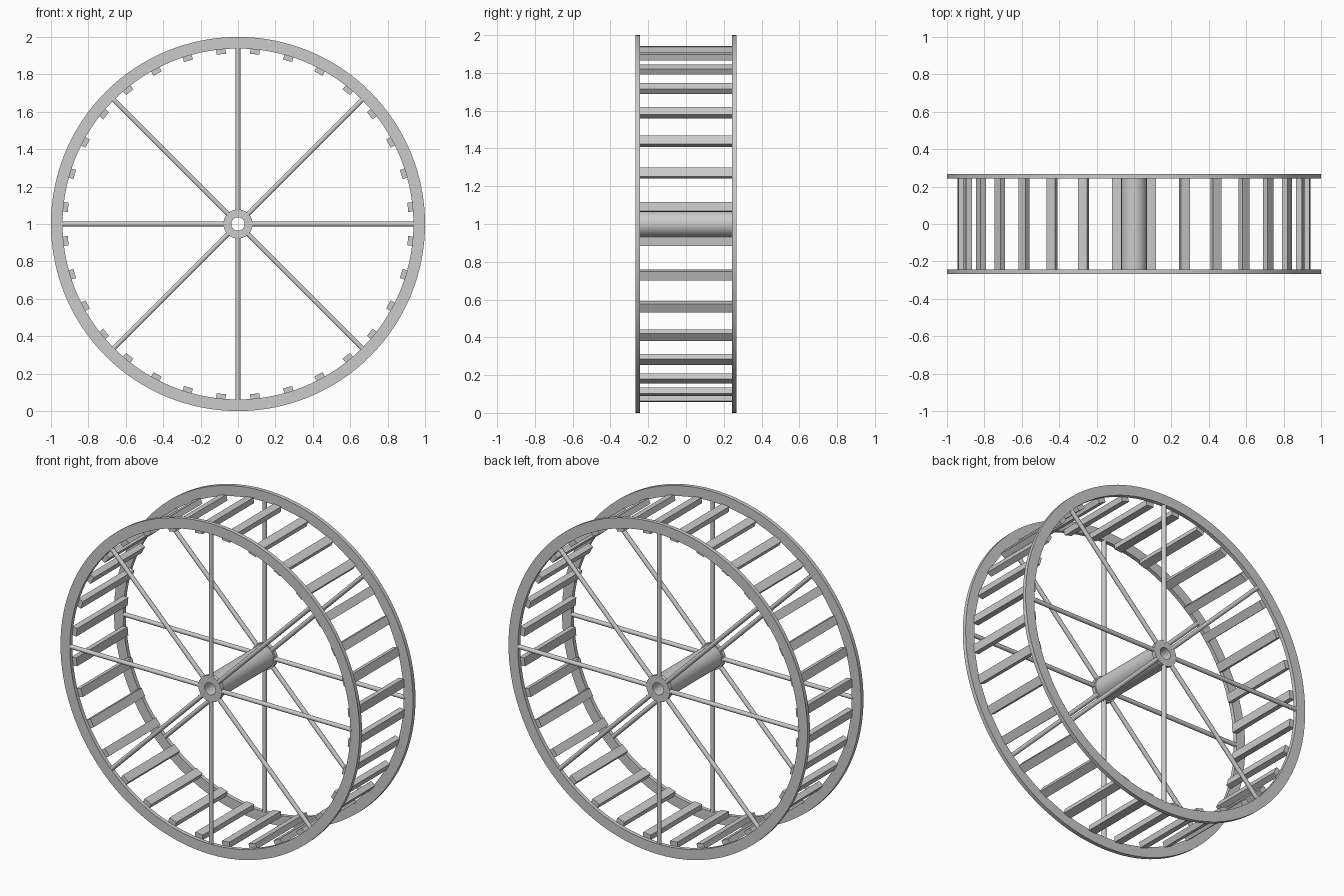
import bpy, bmesh
from math import pi, sin, cos, radians
from mathutils import Matrix, Vector

if "Cube" in bpy.data.objects:
    bpy.data.objects.remove(bpy.data.objects["Cube"])

CENTRE = Vector((0, 0, 1))
RING_Y = 0.2555      # middle of each side ring
RING_T = 0.024       # ring thickness


def finish(bm, name, smooth=True):
    bmesh.ops.recalc_face_normals(bm, faces=bm.faces)
    me = bpy.data.meshes.new(name)
    bm.to_mesh(me)
    bm.free()
    ob = bpy.data.objects.new(name, me)
    bpy.context.collection.objects.link(ob)
    ob.location = CENTRE
    if smooth:
        bpy.ops.object.select_all(action='DESELECT')
        ob.select_set(True)
        bpy.context.view_layer.objects.active = ob
        bpy.ops.object.shade_smooth_by_angle(angle=radians(30))
    return ob


def annulus(name, r_in, r_out, y0, y1, n):
    """Rectangular profile swept round the y axis."""
    bm = bmesh.new()
    profile = [(r_in, y0), (r_out, y0), (r_out, y1), (r_in, y1)]
    loops = [[bm.verts.new((r * cos(2 * pi * i / n), y, r * sin(2 * pi * i / n)))
              for r, y in profile] for i in range(n)]
    for i in range(n):
        a, b = loops[i], loops[(i + 1) % n]
        for k in range(4):
            m = (k + 1) % 4
            bm.faces.new((a[k], a[m], b[m], b[k]))
    return finish(bm, name)


# Central axle tube
annulus("axle_tube", 0.036, 0.069, -0.246, 0.246, 48)

for side, s in (("front", -1), ("back", 1)):
    y = s * RING_Y
    # Side ring and hub flange
    annulus(side + "_ring", 0.938, 1.0, y - RING_T / 2, y + RING_T / 2, 128)
    annulus(side + "_hub", 0.036, 0.078, y - RING_T / 2, y + RING_T / 2, 48)

    # Eight round spokes
    bm = bmesh.new()
    r0, r1 = 0.06, 0.945
    for i in range(8):
        mat = (Matrix.Rotation(i * pi / 4, 4, 'Y')
               @ Matrix.Translation((0, y, (r0 + r1) / 2)))
        bmesh.ops.create_cone(bm, cap_ends=True, segments=16, radius1=0.013,
                              radius2=0.013, depth=r1 - r0, matrix=mat)
    finish(bm, side + "_spokes")

# Running surface: 32 flat slats between the rings
bm = bmesh.new()
for i in range(32):
    mat = (Matrix.Rotation((i + 0.5) * 2 * pi / 32, 4, 'Y')
           @ Matrix.Translation((0, 0, 0.9285))
           @ Matrix.Diagonal((0.05, 0.49, 0.033, 1)))
    bmesh.ops.create_cube(bm, size=1, matrix=mat)
finish(bm, "slats", smooth=False)
